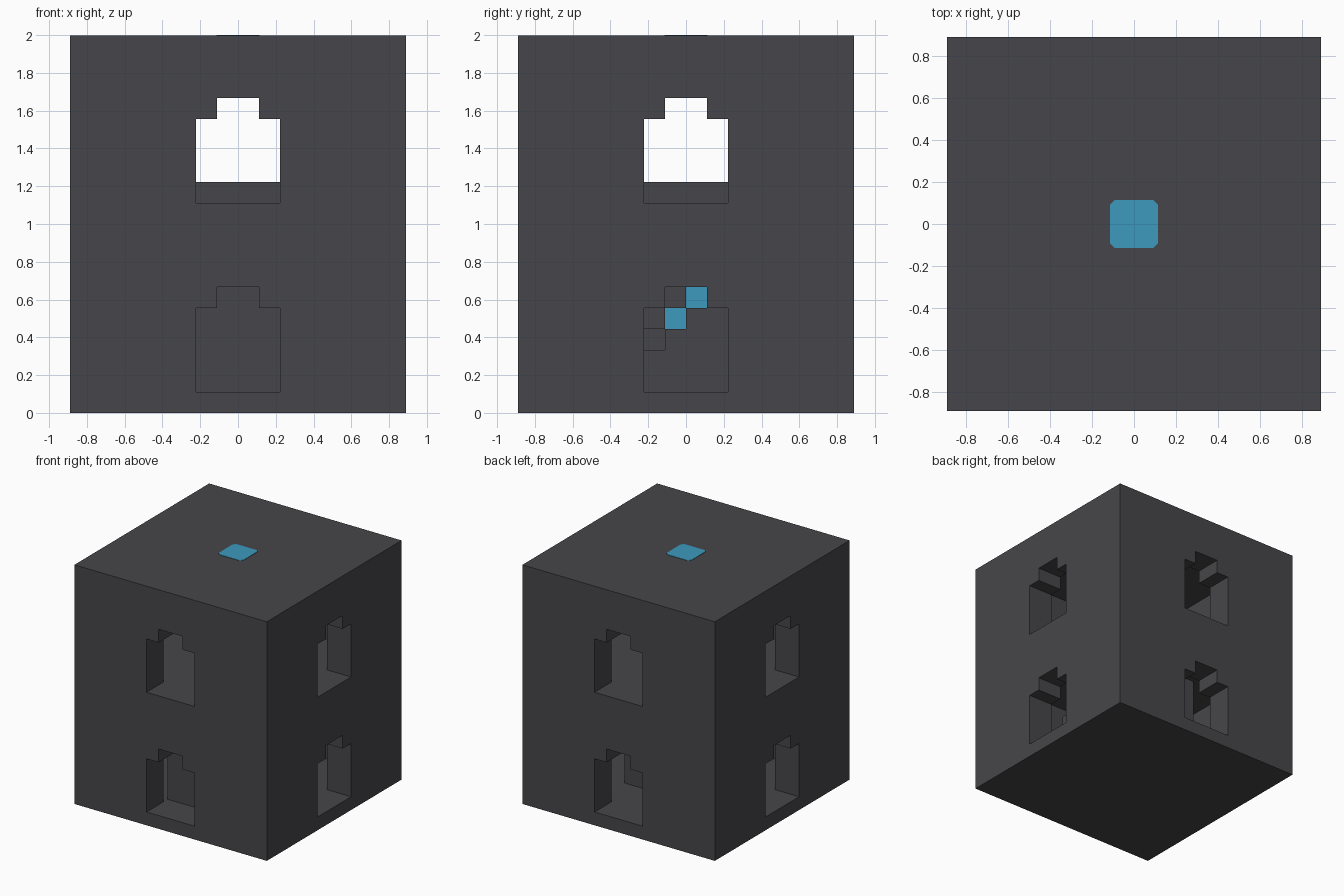
import bpy, bmesh
from mathutils import Matrix, Vector

if "Cube" in bpy.data.objects:
    bpy.data.objects.remove(bpy.data.objects["Cube"])

U = 1 / 9          # one block
HALF = 8 * U       # half width of the tower
TOP = 1.997        # roof surface, just under the inlay


def material(name, rgb):
    m = bpy.data.materials.new(name)
    m.use_nodes = True
    m.diffuse_color = (*rgb, 1)
    m.node_tree.nodes["Principled BSDF"].inputs["Base Color"].default_value = (*rgb, 1)
    return m


STONE = material("dark stone", (0.062, 0.06, 0.067))
BLUE = material("bright blue", (0.045, 0.32, 0.515))


def finish(name, bm, mat):
    bmesh.ops.recalc_face_normals(bm, faces=bm.faces)
    mesh = bpy.data.meshes.new(name)
    bm.to_mesh(mesh)
    bm.free()
    mesh.materials.append(mat)
    ob = bpy.data.objects.new(name, mesh)
    bpy.context.collection.objects.link(ob)
    return ob


def box(name, lo, hi, mat=STONE):
    lo, hi = Vector(lo), Vector(hi)
    bm = bmesh.new()
    bmesh.ops.create_cube(bm, size=1)
    bmesh.ops.scale(bm, vec=hi - lo, verts=bm.verts)
    bmesh.ops.translate(bm, vec=(lo + hi) / 2, verts=bm.verts)
    return finish(name, bm, mat)


def prism(name, points, start, vec, mat, turn=0):
    bm = bmesh.new()
    face = bm.faces.new([bm.verts.new(Vector(start) + Vector(p)) for p in points])
    new = bmesh.ops.extrude_face_region(bm, geom=[face])["geom"]
    bmesh.ops.translate(bm, vec=vec, verts=[v for v in new if isinstance(v, bmesh.types.BMVert)])
    bmesh.ops.rotate(bm, cent=(0, 0, 0), matrix=Matrix.Rotation(turn, 3, 'Z'), verts=bm.verts)
    return finish(name, bm, mat)


# Tower shell: hollow two rooms and cut stepped windows through all four walls
shell = box("tower_shell", (-HALF, -HALF, 0), (HALF, HALF, TOP))
window = [(-2, 0), (2, 0), (2, 4), (1, 4), (1, 5), (-1, 5), (-1, 4), (-2, 4)]
profile = [(x * U, 0, z * U) for x, z in window]
cutters = []
for base in (U, 10 * U):
    cutters.append(box("room_cutter", (-6 * U, -6 * U, base), (6 * U, 6 * U, base + 7 * U)))
    for turn in (0, 1.5707963268):
        cutters.append(prism("window_cutter", profile, (0, -1, base), (0, 2, 0), STONE, turn))
for c in cutters:
    c.hide_render = True
    mod = shell.modifiers.new("cut", 'BOOLEAN')
    mod.operation, mod.solver, mod.object = 'DIFFERENCE', 'EXACT', c
bpy.context.view_layer.update()
cut = bpy.data.meshes.new_from_object(
    shell.evaluated_get(bpy.context.evaluated_depsgraph_get()))
shell.modifiers.clear()
shell.data = cut
for c in cutters:
    bpy.data.objects.remove(c)
shell.data.materials.clear()
shell.data.materials.append(STONE)

# Blue core with stairs winding around it
box("core", (-U, -U, U), (U, U, 9 * U), BLUE)
for i in range(-3, 3):
    y, top = i * U, (5 + i) * U
    box("stair_step", (U, y, U), (3 * U, y + U, max(top, 2 * U)))
    box("stair_soffit", (U, y, top + U), (3 * U, y + U, 9 * U))
for i in range(4):
    box("back_step", ((2 - i) * U, U, U), ((3 - i) * U, 3 * U, (5 + i) * U))
box("side_flight", (-3 * U, -3 * U, U), (-U, 3 * U, 9 * U))
box("front_screen", (-2 * U, -5.5 * U, U), (2 * U, -3.5 * U, 7 * U))

# Raised landing on the upper floor
box("landing", (-2 * U, -2 * U, 10 * U), (2 * U, 2 * U, 11 * U))

# Roof inlay with clipped corners
r, c = 0.114, 0.092
outline = [(r, -c), (r, c), (c, r), (-c, r), (-r, c), (-r, -c), (-c, -r), (c, -r)]
prism("roof_inlay", [(x, y, 0) for x, y in outline], (0, 0, TOP), (0, 0, 2 - TOP), BLUE)
